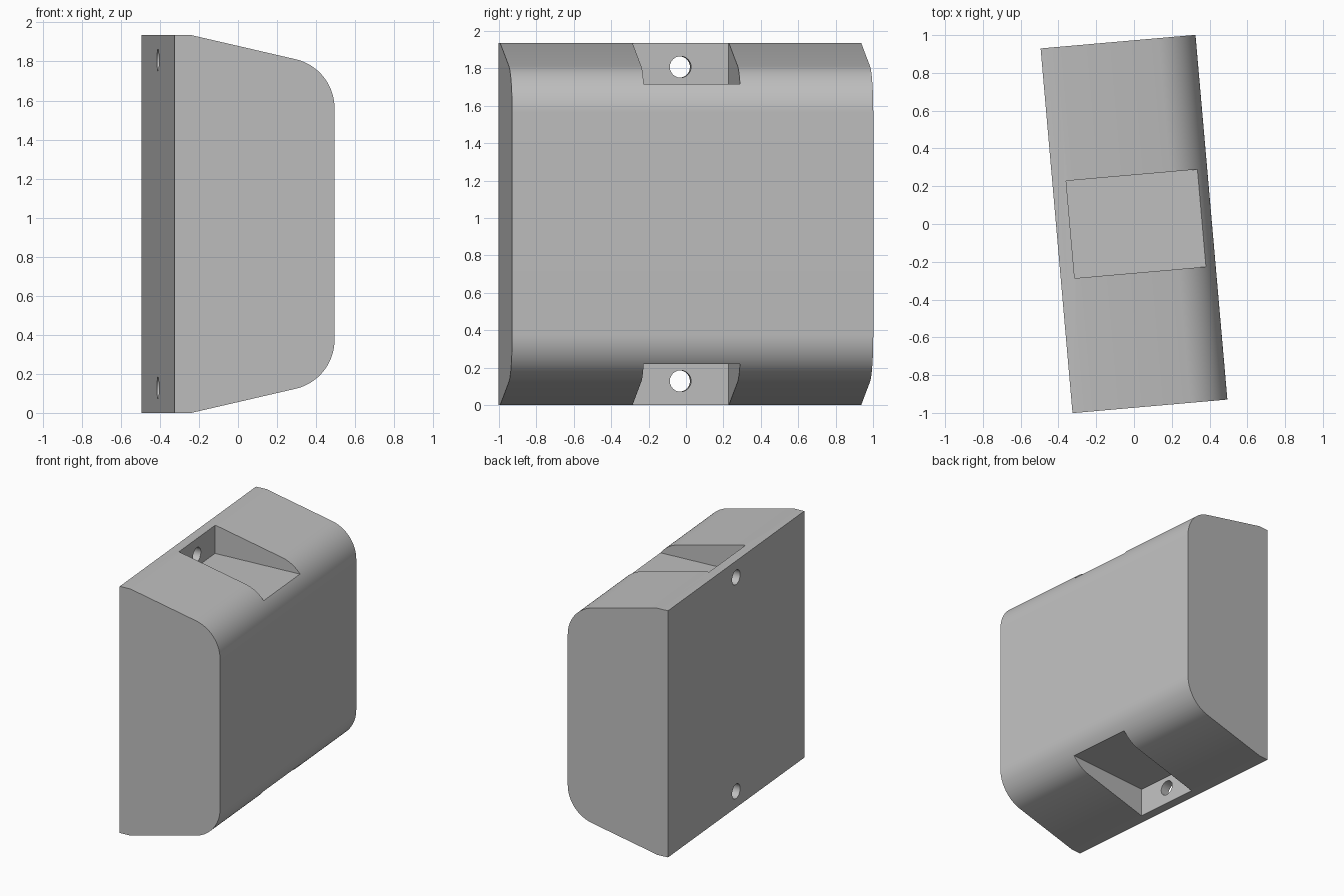
import bpy, bmesh
from math import radians, sin, cos
from mathutils import Matrix

cube = bpy.data.objects.get("Cube")
if cube:
    bpy.data.objects.remove(cube, do_unlink=True)

DEPTH, LENGTH, HEIGHT = 0.823, 1.938, 1.935
TURN = Matrix.Rotation(radians(5), 4, "Z")
BACK, FACE = -DEPTH / 2, DEPTH / 2
SLOPE, RADIUS = radians(13), 0.258
POCKET_BACK, POCKET_DEPTH, POCKET_WIDTH = -0.338, 0.22, 0.517
HOLE_INSET, HOLE_RADIUS = 0.128, 0.057

grey = bpy.data.materials.new("light grey")
grey.use_nodes = True
colour = (0.52, 0.52, 0.52, 1)
grey.diffuse_color = colour
grey.node_tree.nodes["Principled BSDF"].inputs["Base Color"].default_value = colour


def make_object(name, bm):
    bmesh.ops.recalc_face_normals(bm, faces=bm.faces)
    bm.transform(TURN)
    mesh = bpy.data.meshes.new(name)
    bm.to_mesh(mesh)
    bm.free()
    mesh.materials.append(grey)
    obj = bpy.data.objects.new(name, mesh)
    bpy.context.collection.objects.link(obj)
    return obj


def box(name, x0, x1, width, z0, z1):
    bm = bmesh.new()
    place = Matrix.Translation(((x0 + x1) / 2, 0, (z0 + z1) / 2))
    size = Matrix.Diagonal((x1 - x0, width, z1 - z0, 1))
    bmesh.ops.create_cube(bm, size=1, matrix=place @ size)
    return make_object(name, bm)


def rod(name, x, z, radius, length):
    bm = bmesh.new()
    place = Matrix.Translation((x, 0, z)) @ Matrix.Rotation(radians(90), 4, "Y")
    bmesh.ops.create_cone(bm, cap_ends=True, segments=48, radius1=radius,
                          radius2=radius, depth=length, matrix=place)
    return make_object(name, bm)


# Block profile: flat lip, gentle slope, rounded corner, mirrored below
arc_x, arc_z = FACE - RADIUS, 1.56
upper = [(BACK, HEIGHT), (-0.325, HEIGHT)]
STEPS = 24
for i in range(STEPS + 1):
    a = radians(90) - SLOPE - (radians(90) - SLOPE) * i / STEPS
    upper.append((arc_x + RADIUS * cos(a), arc_z + RADIUS * sin(a)))
profile = upper + [(x, HEIGHT - z) for x, z in reversed(upper)]

bm = bmesh.new()
end = bm.faces.new([bm.verts.new((x, -LENGTH / 2, z)) for x, z in profile])
sweep = bmesh.ops.extrude_face_region(bm, geom=[end], use_keep_orig=True)
moved = [v for v in sweep["geom"] if isinstance(v, bmesh.types.BMVert)]
bmesh.ops.translate(bm, verts=moved, vec=(0, LENGTH, 0))
block = make_object("block", bm)

# Screw pockets and holes at top and bottom
cutters = [
    box("top_pocket_cutter", POCKET_BACK, 0.6, POCKET_WIDTH,
        HEIGHT - POCKET_DEPTH, HEIGHT + 0.1),
    box("bottom_pocket_cutter", POCKET_BACK, 0.6, POCKET_WIDTH,
        -0.1, POCKET_DEPTH),
    rod("top_hole_cutter", BACK, HEIGHT - HOLE_INSET, HOLE_RADIUS, 0.3),
    rod("bottom_hole_cutter", BACK, HOLE_INSET, HOLE_RADIUS, 0.3),
]
bpy.ops.object.select_all(action="DESELECT")
block.select_set(True)
bpy.context.view_layer.objects.active = block
for cutter in cutters:
    cutter.hide_render = True
    cut = block.modifiers.new(cutter.name, "BOOLEAN")
    cut.operation, cut.solver, cut.object = "DIFFERENCE", "EXACT", cutter
    bpy.ops.object.modifier_apply(modifier=cut.name)
for cutter in cutters:
    bpy.data.objects.remove(cutter, do_unlink=True)

bpy.ops.object.shade_smooth_by_angle(angle=radians(20))
